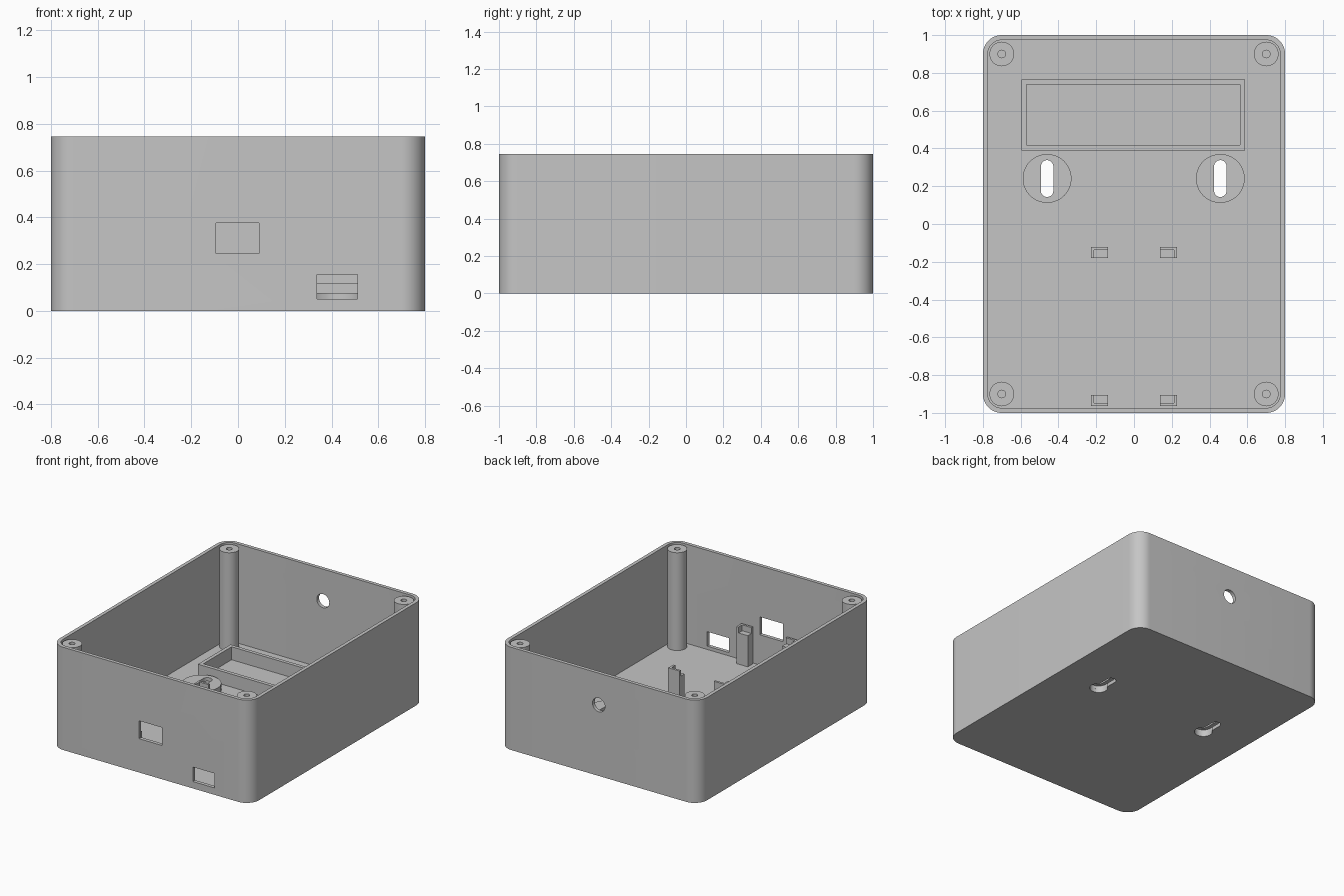
import bpy, bmesh
from math import sin, cos, pi
from mathutils import Matrix, Vector

cube = bpy.data.objects.get("Cube")
if cube:
    bpy.data.objects.remove(cube, do_unlink=True)

GREY = (0.56, 0.56, 0.56, 1.0)
plastic = bpy.data.materials.new("grey_plastic")
plastic.use_nodes = True
plastic.diffuse_color = GREY
plastic.node_tree.nodes["Principled BSDF"].inputs["Base Color"].default_value = GREY

HEIGHT, WALL, FLOOR = 0.745, 0.026, 0.026


def prism(name, outline, z0, z1):
    """Extrude a flat outline from z0 up to z1."""
    bm = bmesh.new()
    base = bm.faces.new([bm.verts.new((x, y, z0)) for x, y in outline])
    top = bmesh.ops.extrude_face_region(bm, geom=[base])["geom"]
    bmesh.ops.translate(bm, vec=(0, 0, z1 - z0),
                        verts=[v for v in top if isinstance(v, bmesh.types.BMVert)])
    bmesh.ops.recalc_face_normals(bm, faces=bm.faces)
    mesh = bpy.data.meshes.new(name)
    bm.to_mesh(mesh)
    bm.free()
    mesh.materials.append(plastic)
    obj = bpy.data.objects.new(name, mesh)
    bpy.context.collection.objects.link(obj)
    return obj


def rounded(x0, x1, y0, y1, r, n=12):
    """Rectangle outline with round corners."""
    pts = []
    corners = ((x1 - r, y1 - r), (x0 + r, y1 - r), (x0 + r, y0 + r), (x1 - r, y0 + r))
    for q, (cx, cy) in enumerate(corners):
        for i in range(n + 1):
            a = (q + i / n) * pi / 2
            pts.append((cx + r * cos(a), cy + r * sin(a)))
    return pts


def circle(x, y, r, n=48):
    return [(x + r * cos(2 * pi * i / n), y + r * sin(2 * pi * i / n)) for i in range(n)]


def slot(x, y0, y1, r, n=16):
    """Outline of a slot along y with round ends centred on y0 and y1."""
    return ([(x + r * cos(pi * i / n), y1 + r * sin(pi * i / n)) for i in range(n + 1)] +
            [(x - r * cos(pi * i / n), y0 - r * sin(pi * i / n)) for i in range(n + 1)])


def rect(x0, x1, y0, y1):
    return [(x0, y0), (x1, y0), (x1, y1), (x0, y1)]


def cut(obj, cutter):
    """Subtract the cutter, bake the result and remove the cutter."""
    cutter.hide_render = True
    mod = obj.modifiers.new("cut", "BOOLEAN")
    mod.operation, mod.solver, mod.object = "DIFFERENCE", "EXACT", cutter
    graph = bpy.context.evaluated_depsgraph_get()
    mesh = bpy.data.meshes.new_from_object(obj.evaluated_get(graph))
    obj.modifiers.clear()
    obj.data = mesh
    bpy.data.objects.remove(cutter, do_unlink=True)


parts = []

# Open case with rounded vertical corners
case = prism("case_shell", rounded(-0.8, 0.8, -1, 1, 0.1), 0, HEIGHT)
cut(case, prism("cavity", rounded(-0.8 + WALL, 0.8 - WALL, -1 + WALL, 1 - WALL, 0.1 - WALL),
                FLOOR, HEIGHT + 0.1))
parts.append(case)

# Connector openings in the front wall
cut(case, prism("port_cut", rect(-0.095, 0.09, -1.1, -0.965), 0.245, 0.375))
cut(case, prism("switch_cut", rect(0.338, 0.512, -1.1, -0.965), 0.05, 0.155))

# Round cable hole in the back wall
cable = prism("cable_cut", circle(0, 0, 0.05), -0.1, 0.1)
cable.data.transform(Matrix.Translation(Vector((0, 1, 0.515))) @ Matrix.Rotation(pi / 2, 4, "X"))
cut(case, cable)

# Keyhole hangers: keyhole in the floor, hollow slotted boss above it
KEY_Y0, KEY_Y1, KEY_R, HEAD_R = 0.176, 0.305, 0.033, 0.06
for side, x in (("left", 0.457), ("right", -0.46)):
    cut(case, prism("key_slot", slot(x, KEY_Y0, KEY_Y1, KEY_R), -0.1, 0.1))
    cut(case, prism("key_head", circle(x, KEY_Y0, HEAD_R), -0.1, 0.1))
    boss = prism("hanger_boss_" + side, circle(x, 0.241, 0.129, 64), FLOOR, 0.076)
    cut(boss, prism("boss_slot", slot(x, KEY_Y0, KEY_Y1, KEY_R), -0.1, 0.2))
    cut(boss, prism("boss_hollow", slot(x, KEY_Y0, KEY_Y1, HEAD_R), -0.1, 0.05))
    parts.append(boss)

# Battery compartment frame
frame = prism("battery_frame", rect(-0.595, 0.588, 0.39, 0.765), FLOOR, 0.12)
cut(frame, prism("frame_cut", rect(-0.569, 0.561, 0.417, 0.739), -0.1, 0.3))
parts.append(frame)

# Corner screw posts with pilot holes
for sx in (-1, 1):
    for sy in (-1, 1):
        post = prism("screw_post", circle(sx * 0.7, sy * 0.9, 0.065), FLOOR, 0.735)
        cut(post, prism("pilot_hole", circle(sx * 0.7, sy * 0.9, 0.02, 24), 0.4, 0.9))
        parts.append(post)

# Circuit board supports, each notched to hold one board corner
LIP = 0.016
for sx in (-1, 1):
    for sy, y_out in ((1, -0.122), (-1, -0.963)):
        xs = sorted((sx * 0.228, sx * 0.138))
        ys = sorted((y_out, y_out - sy * 0.058))
        support = prism("board_support", rect(*xs, *ys), FLOOR, 0.295)
        nx = sorted((sx * (0.228 - LIP), sx * 0.1))
        ny = sorted((y_out - sy * LIP, y_out - sy * 0.1))
        cut(support, prism("notch", rect(*nx, *ny), 0.252, 0.4))
        parts.append(support)

# Smooth round surfaces, keep edges crisp
bpy.ops.object.select_all(action="DESELECT")
for obj in parts:
    obj.select_set(True)
bpy.context.view_layer.objects.active = case
bpy.ops.object.shade_smooth_by_angle(angle=pi / 6)
